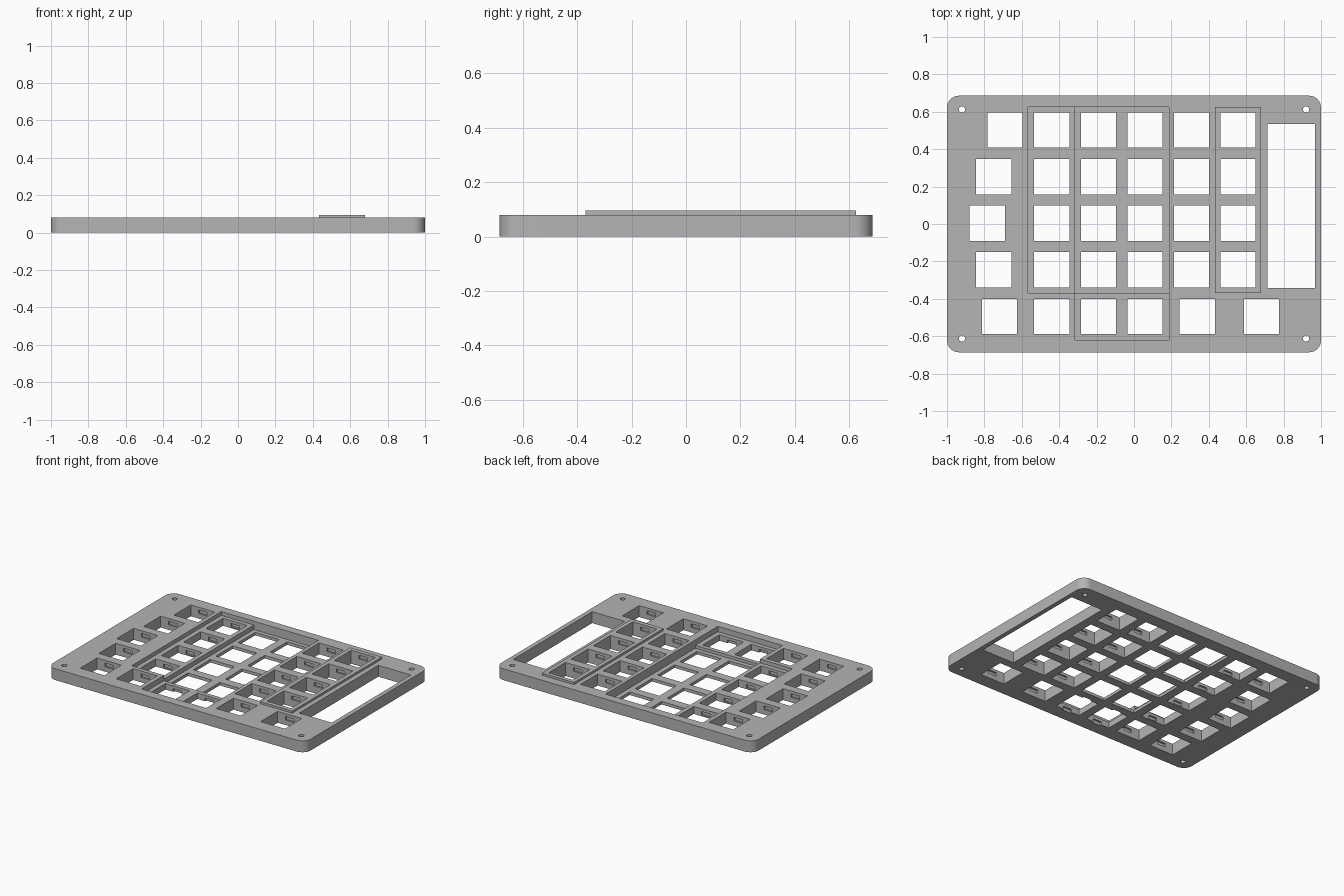
import bpy
import bmesh
from math import radians
from mathutils import Matrix, Vector

default = bpy.data.objects.get("Cube")
if default:
    bpy.data.objects.remove(default, do_unlink=True)

grey = bpy.data.materials.new("matte grey")
grey.use_nodes = True
colour = (0.46, 0.46, 0.46, 1)
grey.diffuse_color = colour
grey.node_tree.nodes["Principled BSDF"].inputs["Base Color"].default_value = colour


def add_box(bm, x0, x1, y0, y1, z0, z1):
    lo, hi = Vector((x0, y0, z0)), Vector((x1, y1, z1))
    mat = Matrix.Translation((lo + hi) / 2) @ Matrix.Diagonal((*(hi - lo), 1))
    bmesh.ops.create_cube(bm, size=1, matrix=mat)


def make_object(name, bm):
    mesh = bpy.data.meshes.new(name)
    bm.to_mesh(mesh)
    bm.free()
    mesh.materials.append(grey)
    obj = bpy.data.objects.new(name, mesh)
    bpy.context.collection.objects.link(obj)
    return obj


def combine(target, name, bm, operation="DIFFERENCE"):
    tool = make_object(name, bm)
    tool.hide_render = True
    mod = target.modifiers.new(name, "BOOLEAN")
    mod.operation, mod.solver, mod.object = operation, "EXACT", tool
    bpy.context.view_layer.objects.active = target
    bpy.ops.object.modifier_apply(modifier=mod.name)
    bpy.data.objects.remove(tool, do_unlink=True)


def boxes(*bounds):
    bm = bmesh.new()
    for b in bounds:
        add_box(bm, *b)
    return bm


# Plate with rounded vertical corners
TOP, RAISED, LOW, MID, FRONT = 0.08, 0.095, 0.053, 0.021, 0.042
bm = boxes((-1, 1, -0.686, 0.686, 0, TOP))
uprights = [e for e in bm.edges if abs(e.verts[0].co.z - e.verts[1].co.z) > 0.01]
bmesh.ops.bevel(bm, geom=uprights, offset=0.065, segments=10, affect="EDGES", profile=0.5)
plate = make_object("key_switch_plate", bm)

# Raised key column, then stepped recesses for the sunken columns
combine(plate, "raised_column", boxes((0.433, 0.68, -0.37, 0.625, 0.03, RAISED)), "UNION")
combine(plate, "left_recess", boxes((-0.567, -0.25, -0.37, 0.625, LOW, 0.2)))
combine(plate, "front_recess", boxes((-0.315, 0.187, -0.62, -0.3, FRONT, 0.2)))
combine(plate, "middle_recess", boxes((-0.315, 0.187, -0.37, 0.625, MID, 0.2)))

# Switch positions with the height of the surface around each
rows = [0.502 - 0.249 * i for i in range(5)]
columns = [(-0.44, LOW), (-0.19, MID), (0.058, MID), (0.307, TOP), (0.556, RAISED)]
keys = [(x, y, top) for x, top in columns for y in rows[:4]]
keys += list(zip((-0.69, -0.75, -0.785, -0.75, -0.72), rows, [TOP] * 5))
keys += [(x, rows[4], top) for x, top in
         ((-0.44, TOP), (-0.19, FRONT), (0.058, FRONT), (0.338, TOP), (0.682, TOP))]

# Square switch openings, wide side opening and corner screw holes
h = 0.094
bm = boxes(*[(x - h, x + h, y - h, y + h, -0.1, 0.2) for x, y, _ in keys])
add_box(bm, 0.715, 0.968, -0.342, 0.535, -0.1, 0.2)
for sx in (-1, 1):
    for sy in (-1, 1):
        bmesh.ops.create_cone(bm, cap_ends=True, segments=24, radius1=0.017, radius2=0.017,
                              depth=0.4, matrix=Matrix.Translation((0.92 * sx, 0.612 * sy, 0)))
combine(plate, "openings", bm)

# Clip notches in the front and back walls of each opening
n = h + 0.012
combine(plate, "clip_notches", boxes(*[
    (x - 0.033, x + 0.033, y - n, y + n, top - 0.045, top - 0.02)
    for x, y, top in keys if top > MID]))

# Smooth only the rounded corners and screw holes
bpy.ops.object.select_all(action="DESELECT")
plate.select_set(True)
bpy.context.view_layer.objects.active = plate
bpy.ops.object.shade_smooth_by_angle(angle=radians(30))
